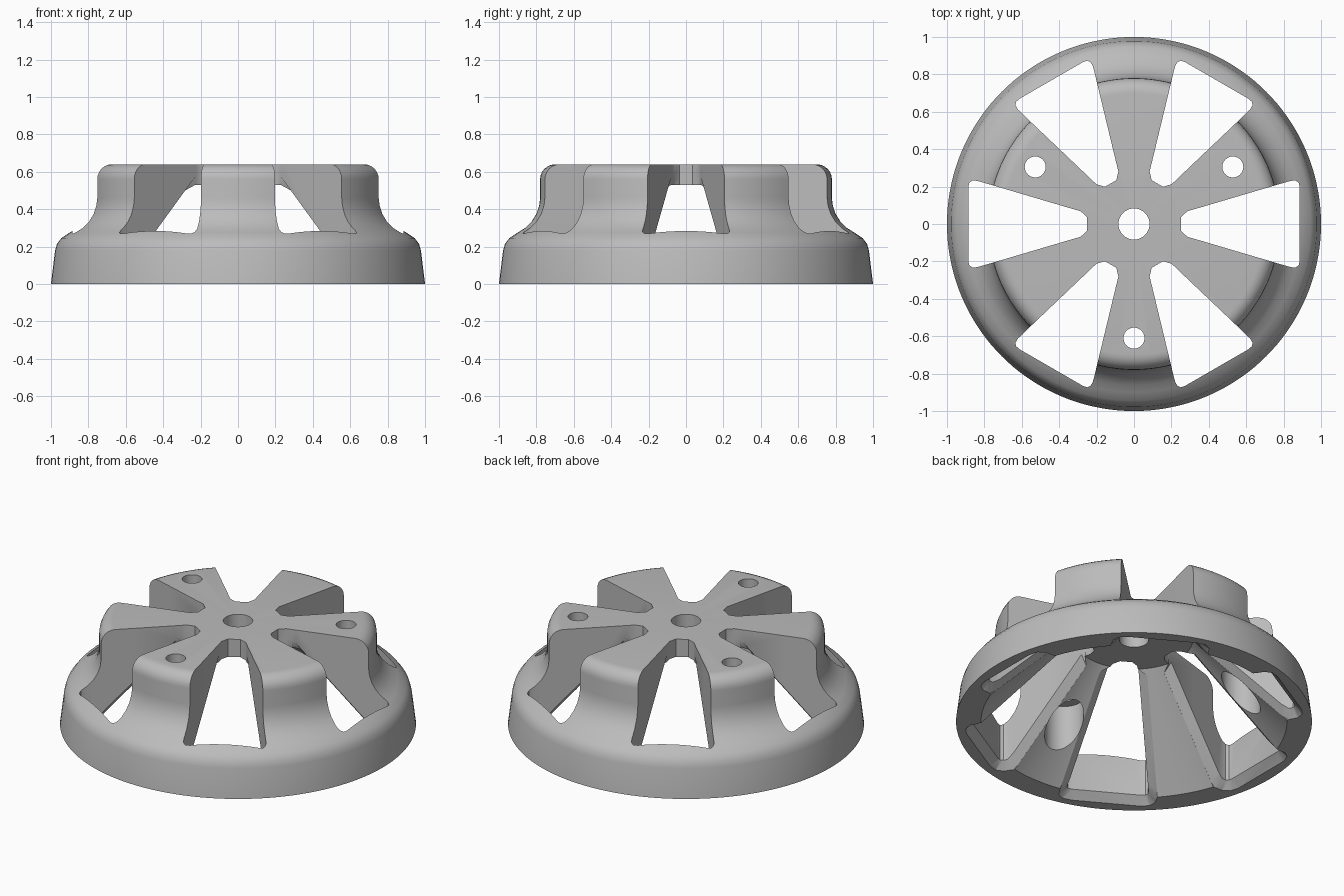
import bpy, bmesh
from math import cos, sin, pi, radians, hypot
from mathutils import Matrix, Vector

if "Cube" in bpy.data.objects:
    bpy.data.objects.remove(bpy.data.objects["Cube"], do_unlink=True)

CEILING, CONE_FOOT = 0.53, 0.86      # hub underside height, radius where the cone meets the floor


def make_object(name, bm):
    bmesh.ops.recalc_face_normals(bm, faces=bm.faces)
    mesh = bpy.data.meshes.new(name)
    bm.to_mesh(mesh)
    bm.free()
    obj = bpy.data.objects.new(name, mesh)
    bpy.context.collection.objects.link(obj)
    return obj


def loft(bm, rings):
    """Closed solid through a list of equal-length rings."""
    loops = [[bm.verts.new(p) for p in ring] for ring in rings]
    n = len(loops[0])
    for a, b in zip(loops, loops[1:]):
        for i in range(n):
            j = (i + 1) % n
            bm.faces.new((a[i], a[j], b[j], b[i]))
    bm.faces.new(loops[0][::-1])
    bm.faces.new(loops[-1])


# Bell-shaped body: a closed section turned around the z axis
section = [(0.083, CEILING), (CONE_FOOT - CEILING, CEILING), (CONE_FOOT, 0), (1, 0),
           (0.978, 0.18), (0.968, 0.215), (0.945, 0.245), (0.90, 0.275), (0.86, 0.30),
           (0.825, 0.335), (0.80, 0.375), (0.785, 0.42), (0.78, 0.46)]
section += [(0.70 + 0.08 * cos(k * pi / 12), 0.56 + 0.08 * sin(k * pi / 12)) for k in range(7)]
section += [(0.083, 0.64)]

SEGMENTS = 144
bm = bmesh.new()
turns = []
for s in range(SEGMENTS):
    a = 2 * pi * s / SEGMENTS
    turns.append([bm.verts.new((r * cos(a), r * sin(a), z)) for r, z in section])
for s in range(SEGMENTS):
    a, b = turns[s], turns[(s + 1) % SEGMENTS]
    for i in range(len(section)):
        j = (i + 1) % len(section)
        bm.faces.new((a[i], a[j], b[j], b[i]))
body = make_object("vented_cover", bm)

# Half outline of a window: x, y and the direction in which the lower chamfer widens it
half = [(0.25, 0.035, 0, 0), (0.285, 0.068, 0, 0), (0.315, 0.077, 0, 0),
        (0.345, 0.0855, -0.2, 1), (0.57, 0.152, -0.2, 1), (0.80, 0.22, -0.2, 1),
        (0.84, 0.231, -0.2, 1), (0.865, 0.232, 0.3, 0.95),
        (0.881, 0.22, 0.8, 0.6), (0.886, 0.195, 1, 0)]
outline = half + [(x, -y, nx, -ny) for x, y, nx, ny in reversed(half)]


def window_ring(widen, lift=0.0, level=None):
    ring = []
    for x, y, nx, ny in outline:
        under = max(0, min(CEILING, CONE_FOOT - hypot(x, y)))
        z = under + lift if level is None else level
        ring.append(Vector((x + widen * nx, y + widen * ny, z)))
    return ring


# Six windows with chamfered lower edges
bm = bmesh.new()
rings = [window_ring(0.05, level=-0.3), window_ring(0.05, lift=-0.005),
         window_ring(0, lift=0.045), window_ring(0, level=1)]
for k in range(6):
    turn = Matrix.Rotation(radians(60 * k), 3, 'Z')
    loft(bm, [[turn @ p for p in ring] for ring in rings])
windows = make_object("window_cutter", bm)


def cylinders(name, radius, bottom, top):
    """Three upright cylinders, one for every other arm."""
    bm = bmesh.new()
    for degrees in (30, 150, 270):
        a = radians(degrees)
        place = Matrix.Translation((0.61 * cos(a), 0.61 * sin(a), (bottom + top) / 2))
        bmesh.ops.create_cone(bm, cap_ends=True, segments=40, radius1=radius,
                              radius2=radius, depth=top - bottom, matrix=place)
    return make_object(name, bm)


# Screw holes and the wider pockets below them
pockets = cylinders("pocket_cutter", 0.11, -0.2, 0.43)
holes = cylinders("screw_hole_cutter", 0.056, -0.2, 1)

bpy.ops.object.select_all(action='DESELECT')
bpy.context.view_layer.objects.active = body
body.select_set(True)
for cutter in (windows, pockets, holes):
    mod = body.modifiers.new(cutter.name, 'BOOLEAN')
    mod.operation = 'DIFFERENCE'
    mod.solver = 'EXACT'
    mod.object = cutter
    bpy.ops.object.modifier_apply(modifier=mod.name)
    cutter.hide_render = True
for cutter in (windows, pockets, holes):
    bpy.data.objects.remove(cutter, do_unlink=True)

# Plain grey finish
grey = bpy.data.materials.new("light_grey")
grey.use_nodes = True
colour = (0.5, 0.5, 0.5, 1)
grey.diffuse_color = colour
grey.node_tree.nodes["Principled BSDF"].inputs["Base Color"].default_value = colour
body.data.materials.clear()
body.data.materials.append(grey)
bpy.ops.object.shade_smooth_by_angle(angle=radians(30))
